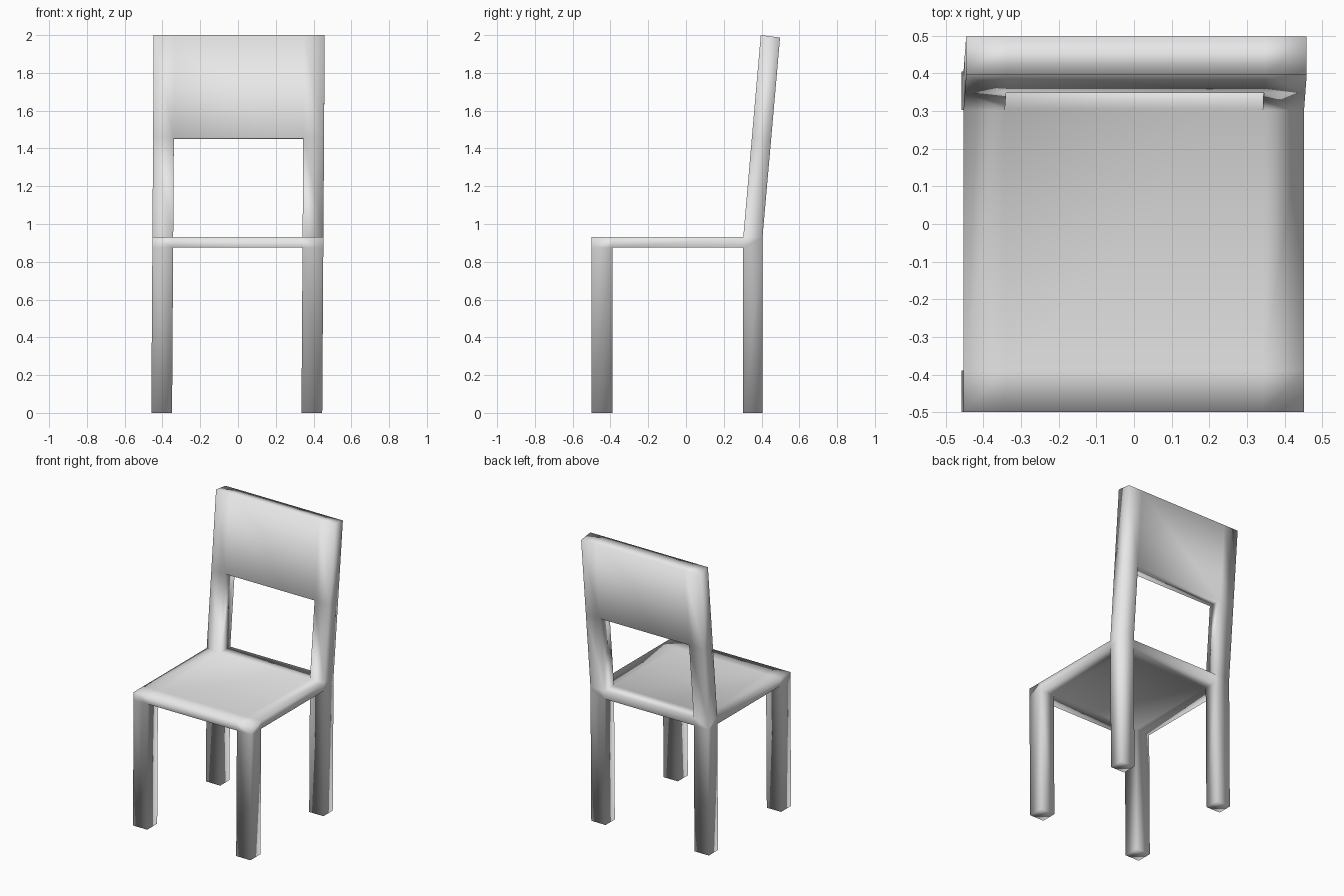
import bpy
import bmesh
from mathutils import Vector

cube = bpy.data.objects.get("Cube")
if cube:
    bpy.data.objects.remove(cube, do_unlink=True)

# Lattice cuts: leg widths, leg depths, and heights of seat and back panel
X = (-0.453, -0.343, 0.342, 0.452)
Y = (-0.5, -0.39, 0.303, 0.405)
Z = (0.0, 0.875, 0.93, 1.457, 2.0)
SEAT_TOP, TOP = Z[2], Z[4]

# Lattice blocks (column, row, level) filled by each part of the chair
seat = {(i, j, 1) for i in range(3) for j in range(3)}
legs = {(i, j, 0) for i in (0, 2) for j in (0, 2)}
back_posts = {(i, 2, k) for i in (0, 2) for k in (2, 3)}
back_panel = {(1, 2, 3)}
blocks = seat | legs | back_posts | back_panel


def place(i, j, k):
    """Lattice corner to a point, with the back leaning to the rear."""
    x, y, z = X[i], Y[j], Z[k]
    lean = max(0.0, (z - SEAT_TOP) / (TOP - SEAT_TOP))
    x += 0.0065 * (z - SEAT_TOP)
    if j == 3:
        z -= 0.013 * lean
    return Vector((x, y + 0.093 * lean, z))


# One welded skin around all blocks
bm = bmesh.new()
verts = {}


def corner(key):
    if key not in verts:
        verts[key] = bm.verts.new(place(*key))
    return verts[key]


for block in sorted(blocks):
    for axis in range(3):
        for side in (0, 1):
            neighbour = list(block)
            neighbour[axis] += 2 * side - 1
            if tuple(neighbour) in blocks:
                continue
            loop = []
            for u, v in ((0, 0), (1, 0), (1, 1), (0, 1)):
                key = list(block)
                key[axis] += side
                key[(axis + 1) % 3] += u
                key[(axis + 2) % 3] += v
                loop.append(corner(tuple(key)))
            bm.faces.new(loop if side else loop[::-1])

for face in bm.faces:
    face.smooth = True
mesh = bpy.data.meshes.new("chair")
bm.to_mesh(mesh)
bm.free()

# Plain grey finish
grey = bpy.data.materials.new("light_grey")
grey.use_nodes = True
colour = (0.8, 0.8, 0.8, 1.0)
grey.diffuse_color = colour
for node in grey.node_tree.nodes:
    if node.type == 'BSDF_PRINCIPLED':
        node.inputs["Base Color"].default_value = colour
mesh.materials.append(grey)

chair = bpy.data.objects.new("chair", mesh)
bpy.context.collection.objects.link(chair)
